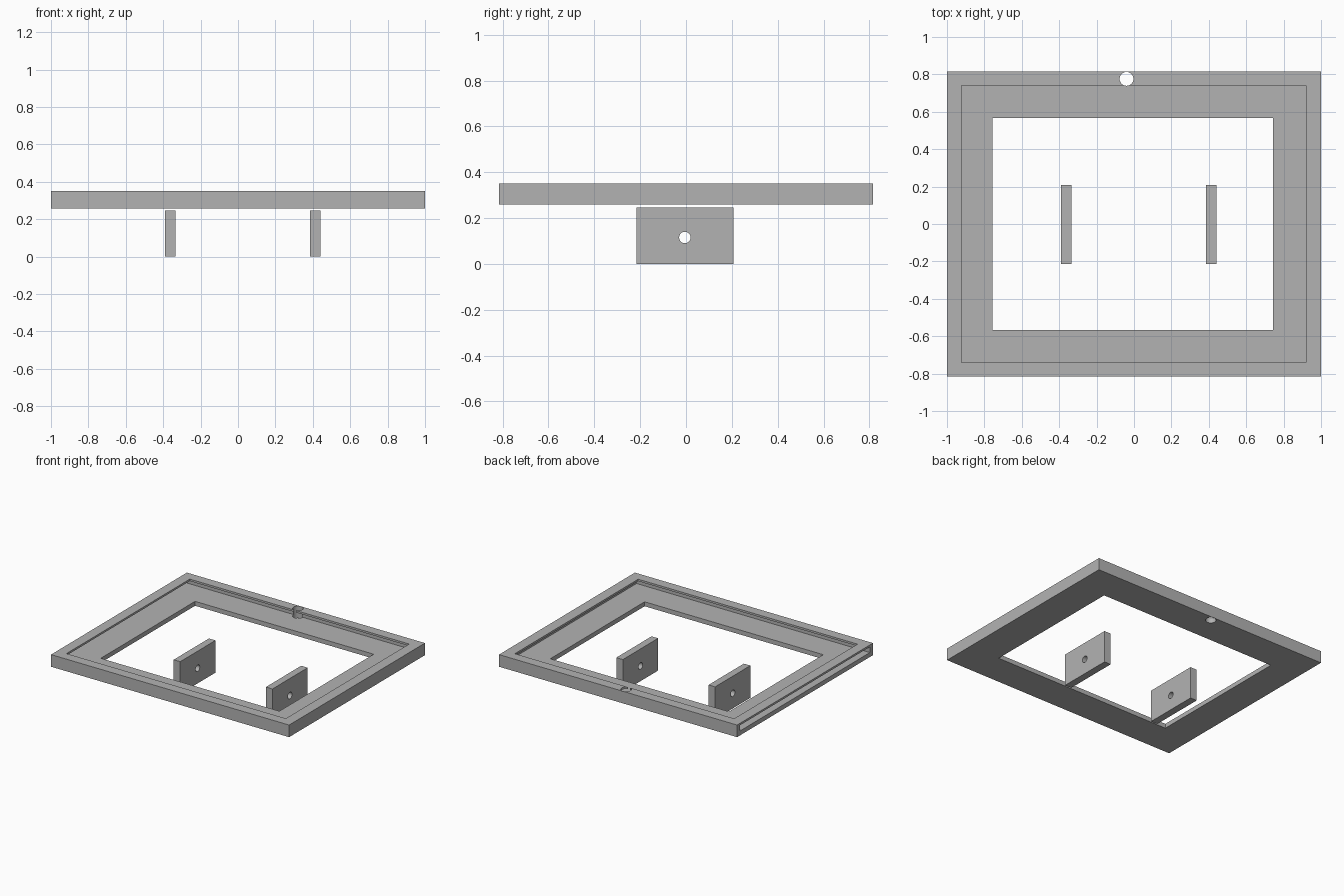
import bpy
import math

if "Cube" in bpy.data.objects:
    bpy.data.objects.remove(bpy.data.objects["Cube"], do_unlink=True)

# Single plain grey material
grey = bpy.data.materials.new("plain grey")
grey.use_nodes = True
colour = (0.45, 0.45, 0.45, 1)
grey.diffuse_color = colour
grey.node_tree.nodes["Principled BSDF"].inputs["Base Color"].default_value = colour


def box(name, low, high):
    """Box between two opposite corners."""
    bpy.ops.mesh.primitive_cube_add(
        size=1, location=[(a + b) / 2 for a, b in zip(low, high)])
    ob = bpy.context.object
    ob.name = name
    ob.scale = [b - a for a, b in zip(low, high)]
    bpy.ops.object.transform_apply(location=False, rotation=False, scale=True)
    ob.data.materials.append(grey)
    return ob


def rod(name, centre, radius, length, rotation=(0, 0, 0)):
    """Cylinder used to drill a round hole."""
    bpy.ops.mesh.primitive_cylinder_add(
        vertices=32, radius=radius, depth=length, location=centre, rotation=rotation)
    ob = bpy.context.object
    ob.name = name
    ob.data.materials.append(grey)
    return ob


def cut(target, cutters):
    """Subtract each cutter from the target, then discard it."""
    for cutter in cutters:
        cutter.hide_render = True
        mod = target.modifiers.new("cut", "BOOLEAN")
        mod.operation = "DIFFERENCE"
        mod.solver = "EXACT"
        mod.object = cutter
        bpy.context.view_layer.objects.active = target
        bpy.ops.object.modifier_apply(modifier=mod.name)
        bpy.data.objects.remove(cutter, do_unlink=True)
    bpy.ops.object.select_all(action="DESELECT")
    target.select_set(True)
    bpy.context.view_layer.objects.active = target
    bpy.ops.object.shade_smooth_by_angle(angle=math.radians(30))


# Frame heights: underside, ledge, underside of the lip, top
bottom, ledge, lip, top = 0.258, 0.292, 0.335, 0.35

# Rectangular frame with a panel slot open on one side
frame = box("frame", (-1, -0.815, bottom), (1, 0.815, top))
cut(frame, [
    box("window_cutter", (-0.757, -0.566, 0.2), (0.744, 0.566, 0.4)),
    box("slot_cutter", (-1.1, -0.778, ledge), (0.96, 0.778, lip)),
    box("lip_cutter", (-0.923, -0.74, 0.31), (0.92, 0.74, 0.4)),
    rod("hanging_hole_cutter", (-0.04, 0.776, 0.3), 0.037, 0.4),
])

# Pair of drilled upright plates below the opening
for side, x in (("right", -0.39), ("left", 0.385)):
    plate = box(side + "_plate", (x, -0.215, 0), (x + 0.055, 0.208, 0.245))
    cut(plate, [rod("pin_hole_cutter", (x, -0.005, 0.115), 0.025, 0.3,
                    (0, math.pi / 2, 0))])
